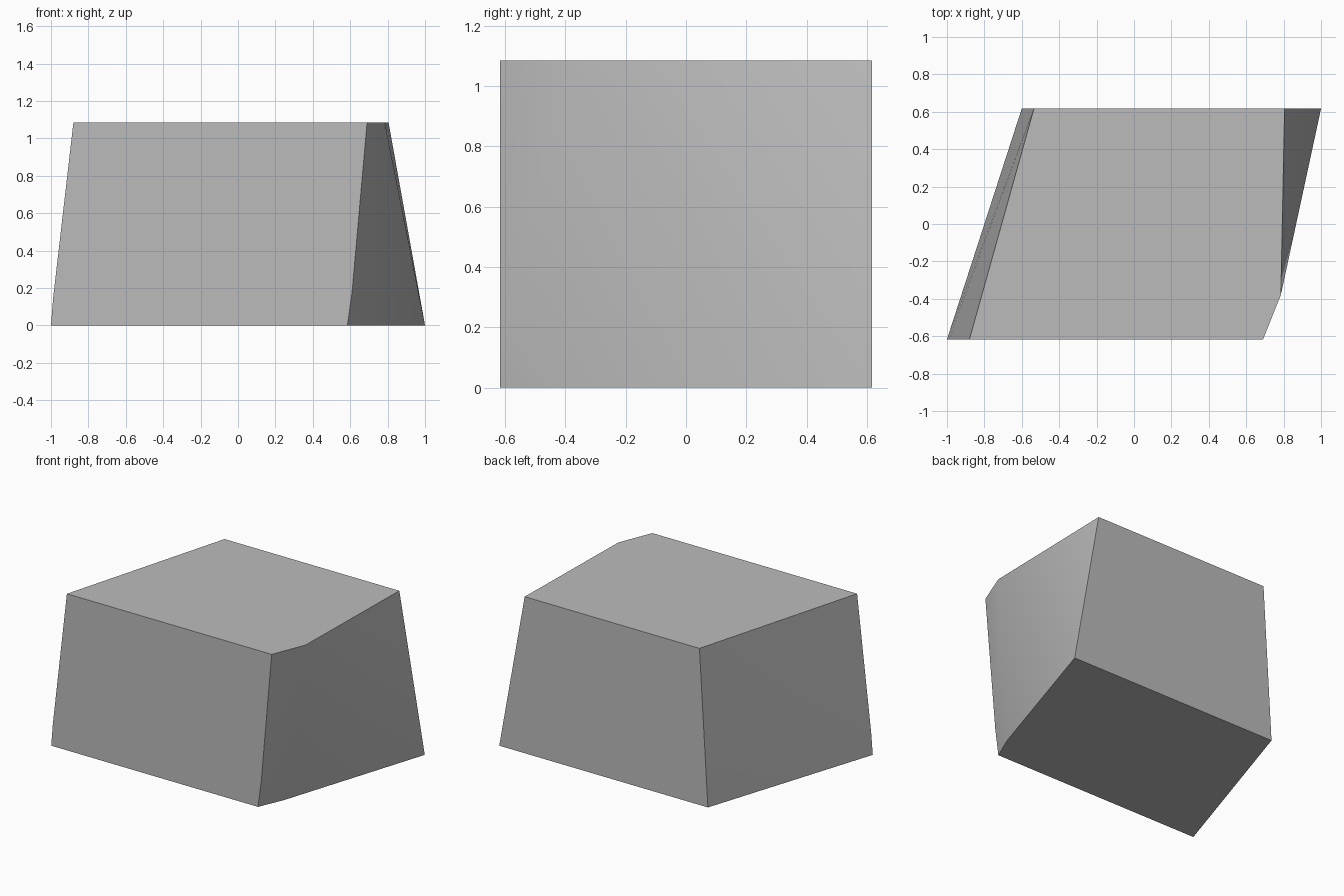
import bpy
import bmesh
import math

# Remove the default object
cube = bpy.data.objects.get("Cube")
if cube:
    bpy.data.objects.remove(cube, do_unlink=True)

HEIGHT = 1.085
DEPTH = 0.617

# Single stone grey
grey = bpy.data.materials.new("stone_grey")
grey.use_nodes = True
colour = (0.5, 0.5, 0.5, 1)
grey.diffuse_color = colour
grey.node_tree.nodes["Principled BSDF"].inputs["Base Color"].default_value = colour

# Outlines of the base and the top, then the two worn spots on the front edges
base = [(-1, -DEPTH), (0.585, -DEPTH), (0.66, -0.445), (1, DEPTH), (-0.6, DEPTH)]
top = [(-0.88, -DEPTH), (0.69, -DEPTH), (0.785, -0.38), (0.805, DEPTH), (-0.535, DEPTH)]
worn = [(0.61, -DEPTH, 0.18), (-0.988, -DEPTH, 0.15)]
corners = [(x, y, 0) for x, y in base] + [(x, y, HEIGHT) for x, y in top] + worn

# Wrap the corners in a convex skin and merge the flat faces
bm = bmesh.new()
for corner in corners:
    bm.verts.new(corner)
bmesh.ops.convex_hull(bm, input=bm.verts[:])
bmesh.ops.dissolve_limit(bm, angle_limit=math.radians(0.5),
                         verts=bm.verts[:], edges=bm.edges[:])
bmesh.ops.recalc_face_normals(bm, faces=bm.faces[:])

mesh = bpy.data.meshes.new("stone_block")
bm.to_mesh(mesh)
bm.free()
mesh.materials.append(grey)
block = bpy.data.objects.new("stone_block", mesh)
bpy.context.collection.objects.link(block)

# Soft shading over the worn sides, sharp main edges
bpy.ops.object.select_all(action='DESELECT')
block.select_set(True)
bpy.context.view_layer.objects.active = block
bpy.ops.object.shade_smooth_by_angle(angle=math.radians(30))
